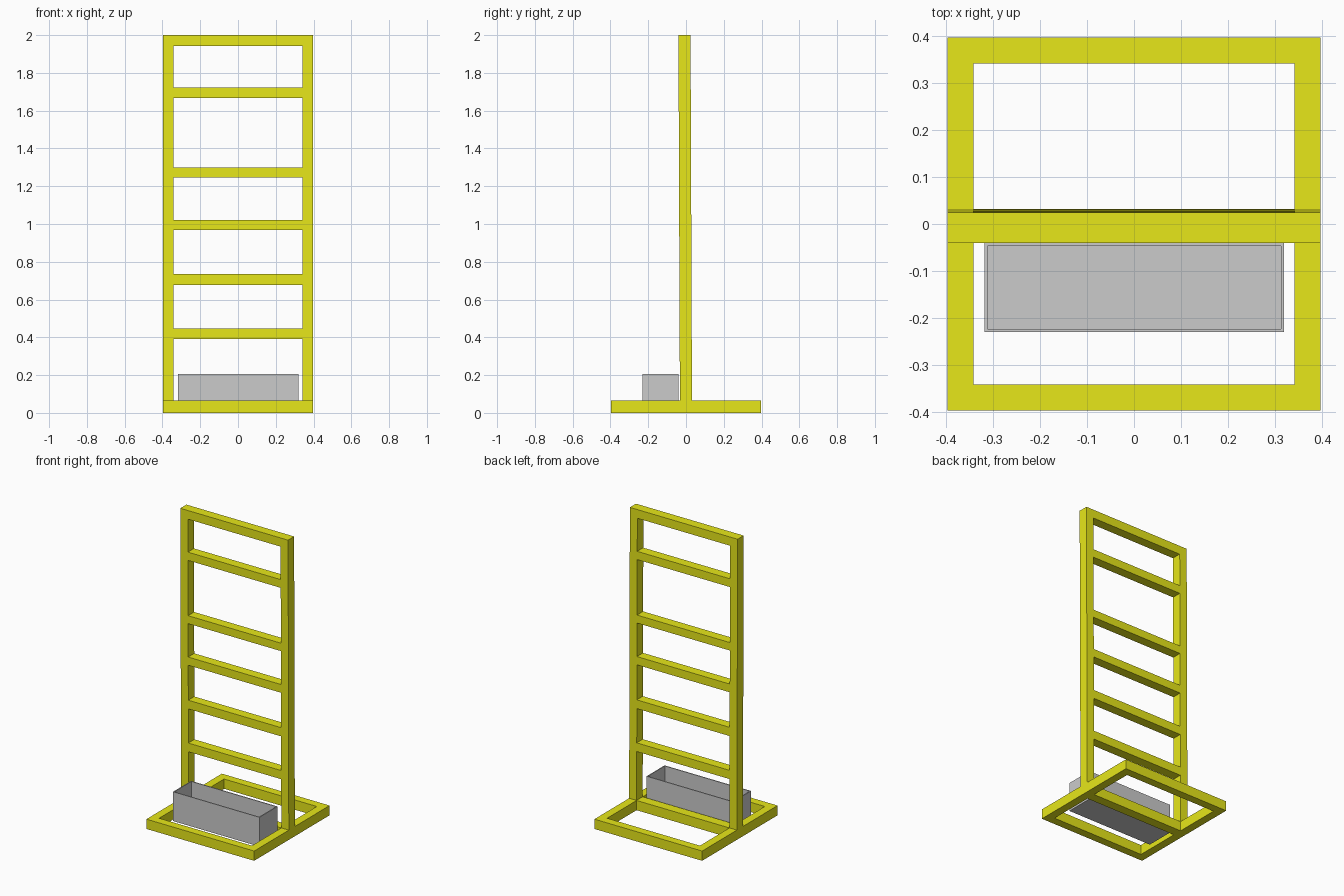
import bpy, bmesh
from mathutils import Matrix, Vector

if "Cube" in bpy.data.objects:
    bpy.data.objects.remove(bpy.data.objects["Cube"])

yellow = bpy.data.materials.new("yellow_paint")
yellow.diffuse_color = (0.8, 0.8, 0.01, 1)
yellow.use_nodes = True
yellow.node_tree.nodes["Principled BSDF"].inputs["Base Color"].default_value = yellow.diffuse_color


def rect(x, v0, v1):
    return [(-x, v0), (x, v0), (x, v1), (-x, v1)]


def frame(name, loops, depth, matrix):
    """Flat outline with holes, extruded both ways by half the depth."""
    cu = bpy.data.curves.new(name + "_outline", 'CURVE')
    cu.dimensions = '2D'
    cu.fill_mode = 'BOTH'
    cu.extrude = depth / 2
    for pts in loops:
        sp = cu.splines.new('POLY')
        sp.points.add(len(pts) - 1)
        for p, (u, v) in zip(sp.points, pts):
            p.co = (u, v, 0, 1)
        sp.use_cyclic_u = True
    tmp = bpy.data.objects.new(name + "_outline", cu)
    bpy.context.collection.objects.link(tmp)
    bpy.context.view_layer.update()
    me = bpy.data.meshes.new_from_object(tmp)
    bpy.data.objects.remove(tmp)
    bpy.data.curves.remove(cu)

    # weld the caps to the sides
    bm = bmesh.new()
    bm.from_mesh(me)
    bmesh.ops.transform(bm, matrix=matrix, verts=bm.verts)
    bmesh.ops.remove_doubles(bm, verts=bm.verts, dist=1e-4)
    bmesh.ops.recalc_face_normals(bm, faces=bm.faces)
    for f in bm.faces:
        f.smooth = False
    bm.to_mesh(me)
    bm.free()
    me.name = name
    me.materials.clear()
    me.materials.append(yellow)
    ob = bpy.data.objects.new(name, me)
    bpy.context.collection.objects.link(ob)
    return ob


OUT, INN, BASE = 0.397, 0.342, 0.065

# Square base with a middle crossbar
frame("base_frame",
      [rect(OUT, -OUT, OUT), rect(INN, -INN, -0.032), rect(INN, 0.032, INN)],
      BASE, Matrix.Translation((0, 0, BASE / 2)))

# Ladder upright: two posts and six rungs, leaning slightly forward
rungs = [(0.39, 0.448), (0.676, 0.734), (0.967, 1.022),
         (1.245, 1.298), (1.667, 1.722), (1.942, 2.0)]
outline = [(-OUT, BASE), (-INN, BASE), (-INN, rungs[0][0]), (INN, rungs[0][0]),
           (INN, BASE), (OUT, BASE), (OUT, 2.0), (-OUT, 2.0)]
gaps = [rect(INN, a[1], b[0]) for a, b in zip(rungs, rungs[1:])]
lean = Matrix(((1, 0, 0, 0), (0, -0.004, -1, 0), (0, 1, 0, 0), (0, 0, 0, 1)))
frame("ladder_upright", [outline] + gaps, 0.064, lean)

# Open-topped tray sitting in the front opening
lo, hi = Vector((-0.318, -0.23, 0.01)), Vector((0.319, -0.04, 0.205))
wall = 0.009
bm = bmesh.new()
bmesh.ops.create_cube(bm, size=1)
bmesh.ops.scale(bm, vec=hi - lo, verts=bm.verts)
bmesh.ops.translate(bm, vec=(lo + hi) / 2, verts=bm.verts)
bm.normal_update()
top = max(bm.faces, key=lambda f: f.calc_center_median().z)
bmesh.ops.inset_region(bm, faces=[top], thickness=wall)
floor = bmesh.ops.extrude_face_region(bm, geom=[top])["geom"]
bmesh.ops.translate(bm, vec=(0, 0, lo.z + wall - hi.z),
                    verts=[g for g in floor if isinstance(g, bmesh.types.BMVert)])
if top.is_valid:
    bmesh.ops.delete(bm, geom=[top], context='FACES_ONLY')
bmesh.ops.recalc_face_normals(bm, faces=bm.faces)
me = bpy.data.meshes.new("tray")
bm.to_mesh(me)
bm.free()
bpy.context.collection.objects.link(bpy.data.objects.new("tray", me))
